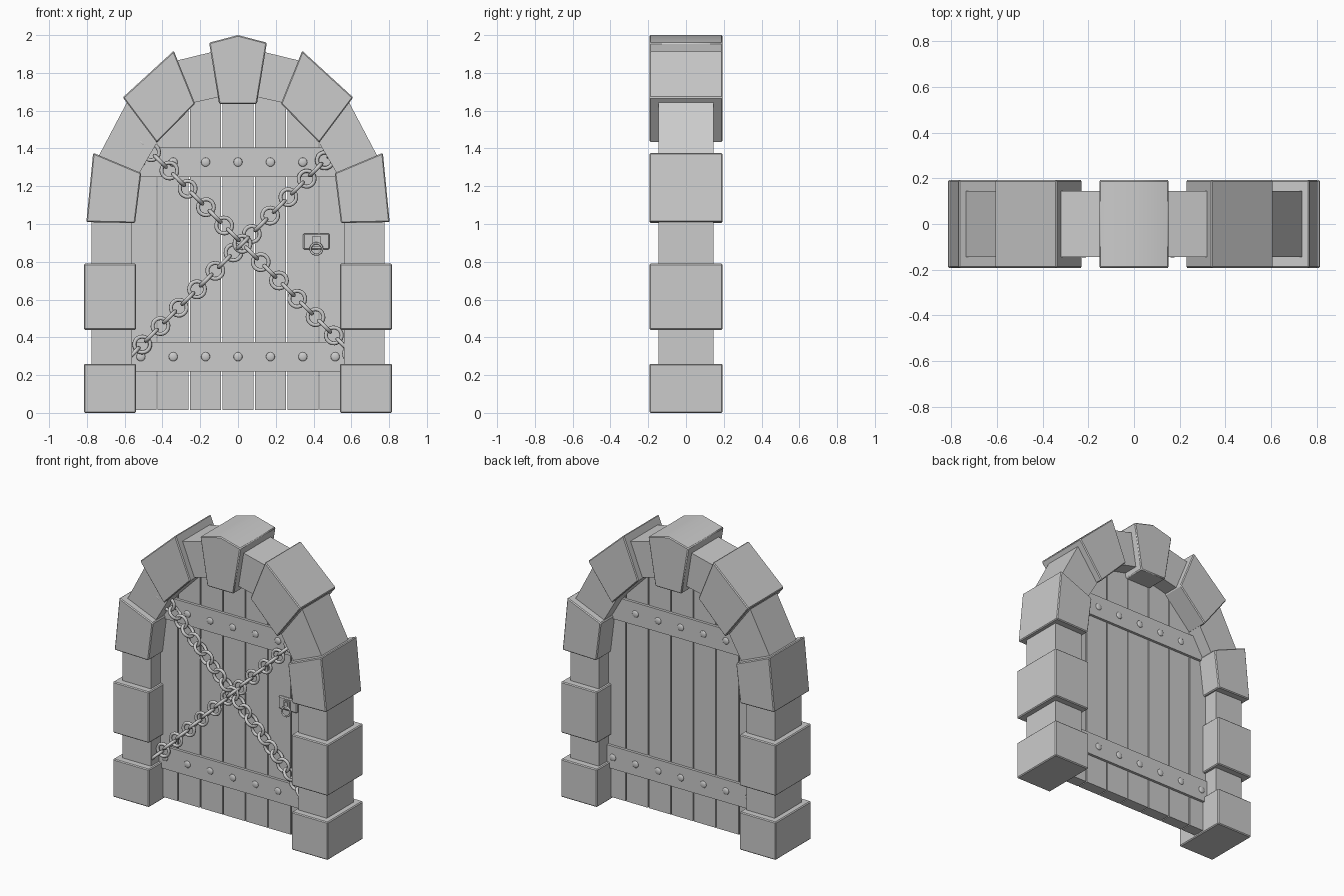
import bpy, math
from mathutils import Matrix, Vector

if "Cube" in bpy.data.objects:
    bpy.data.objects.remove(bpy.data.objects["Cube"])


def prism(name, pts, y0, y1, bevel=0.0, smooth=False):
    """Extrude an x-z outline from y0 to y1."""
    area = sum(a[0] * b[1] - b[0] * a[1] for a, b in zip(pts, pts[1:] + pts[:1]))
    if area < 0:
        pts = pts[::-1]
    n = len(pts)
    verts = [(x, y0, z) for x, z in pts] + [(x, y1, z) for x, z in pts]
    faces = [tuple(range(n)), tuple(range(2 * n - 1, n - 1, -1))]
    faces += [(i, i + n, (i + 1) % n + n, (i + 1) % n) for i in range(n)]
    me = bpy.data.meshes.new(name)
    me.from_pydata(verts, [], faces)
    ob = bpy.data.objects.new(name, me)
    bpy.context.collection.objects.link(ob)
    if bevel:
        mod = ob.modifiers.new("bevel", 'BEVEL')
        mod.width, mod.segments = bevel, 1
        mod.limit_method, mod.angle_limit = 'ANGLE', math.radians(40)
    if smooth:
        bpy.ops.object.select_all(action='DESELECT')
        ob.select_set(True)
        bpy.context.view_layer.objects.active = ob
        bpy.ops.object.shade_smooth_by_angle(angle=math.radians(35))
    return ob


def box(name, x0, x1, y0, y1, z0, z1, bevel=0.0):
    return prism(name, [(x0, z0), (x1, z0), (x1, z1), (x0, z1)], y0, y1, bevel)


def copy(name, mesh, matrix):
    ob = bpy.data.objects.new(name, mesh)
    bpy.context.collection.objects.link(ob)
    ob.matrix_world = matrix
    return ob


BIG, SMALL = 0.193, 0.145

# Stone surround, left outlines repeated on the right
stones = [
    ("base_stone", BIG, [(-.815, 0), (-.54, 0), (-.54, .26), (-.815, .26)]),
    ("lower_pillar", SMALL, [(-.775, .24), (-.56, .24), (-.56, .46), (-.775, .46)]),
    ("middle_stone", BIG, [(-.815, .44), (-.54, .44), (-.54, .79), (-.815, .79)]),
    ("upper_pillar", SMALL, [(-.775, .77), (-.56, .77), (-.56, 1.03), (-.775, 1.03)]),
    ("springer_stone", BIG, [(-.803, 1.01), (-.545, 1.005), (-.512, 1.27), (-.767, 1.377)]),
    ("low_arch_stone", SMALL, [(-.74, 1.355), (-.525, 1.265), (-.415, 1.455), (-.585, 1.65)]),
    ("shoulder_stone", BIG, [(-.61, 1.67), (-.43, 1.43), (-.227, 1.637), (-.34, 1.917)]),
    ("high_arch_stone", SMALL, [(-.325, 1.865), (-.235, 1.642), (-.09, 1.675), (-.14, 1.91)]),
]
for side, s in (("left", 1), ("right", -1)):
    for name, d, pts in stones:
        prism(f"{name}_{side}", [(s * x, z) for x, z in pts], -d, d,
              0.006 if d == BIG else 0)
prism("keystone", [(-.1, 1.635), (.1, 1.635), (.153, 1.96), (0, 2.0), (-.153, 1.96)],
      -BIG, BIG, 0.006, True)

# Door planks
tops = [1.74, 1.74, 1.68, 1.5]
for i in range(-3, 4):
    cx = i * 0.1715
    box(f"plank_{i + 4}", cx - .082, cx + .082, -.04, .04, .015, tops[abs(i)])

# Cross rails with rivets on both faces
bpy.ops.mesh.primitive_uv_sphere_add(segments=12, ring_count=6, radius=.024)
rivet = bpy.context.object
bpy.ops.object.shade_smooth()
rivet_mesh = rivet.data
bpy.data.objects.remove(rivet)
for face, s in (("front", -1), ("back", 1)):
    for rail, z0, z1 in (("lower", .22, .375), ("upper", 1.25, 1.405)):
        ya, yb = sorted((s * .035, s * .058))
        box(f"{rail}_rail_{face}", -.6, .6, ya, yb, z0, z1)
        for i in range(-3, 4):
            m = Matrix.Translation((i * .1715, s * .058, (z0 + z1) / 2))
            copy(f"{rail}_rivet_{face}", rivet_mesh, m @ Matrix.Diagonal((1, .4, 1, 1)))

# Chains of alternating round links
bpy.ops.mesh.primitive_torus_add(major_radius=.042, minor_radius=.0105,
                                 major_segments=18, minor_segments=8)
link = bpy.context.object
bpy.ops.object.shade_smooth()
link_mesh = link.data
bpy.data.objects.remove(link)


def chain(name, start, step, y, last):
    d = Vector((step[0], 0, step[1])).normalized()
    front = Vector((0, -1, 0))
    for i in range(-1, last + 1):
        # link axis faces forward, or lies across the chain
        axis = front if i % 2 == 0 else d.cross(front)
        rot = Matrix((d, axis.cross(d), axis)).transposed().to_4x4()
        pos = Vector((start[0] + step[0] * i / 2, y, start[1] + step[1] * i / 2))
        copy(name, link_mesh, Matrix.Translation(pos) @ rot)


chain("falling_chain_link", (-.46, 1.38), (.0967, -.097), -.095, 22)
chain("rising_chain_link", (.46, 1.337), (-.0967, -.0975), -.085, 21)

# Lock plate, hasp and pull ring
box("lock_plate", .345, .485, -.056, -.035, .865, .95, .006)
box("lock_hasp", .394, .437, -.068, -.05, .88, .937)
box("lock_keyhole_block", .404, .427, -.075, -.06, .905, .93)
bpy.ops.mesh.primitive_torus_add(major_radius=.031, minor_radius=.006, major_segments=18,
                                 minor_segments=6, location=(.415, -.073, .868),
                                 rotation=(math.radians(80), 0, 0))
bpy.context.object.name = "lock_ring"
bpy.ops.object.shade_smooth()
